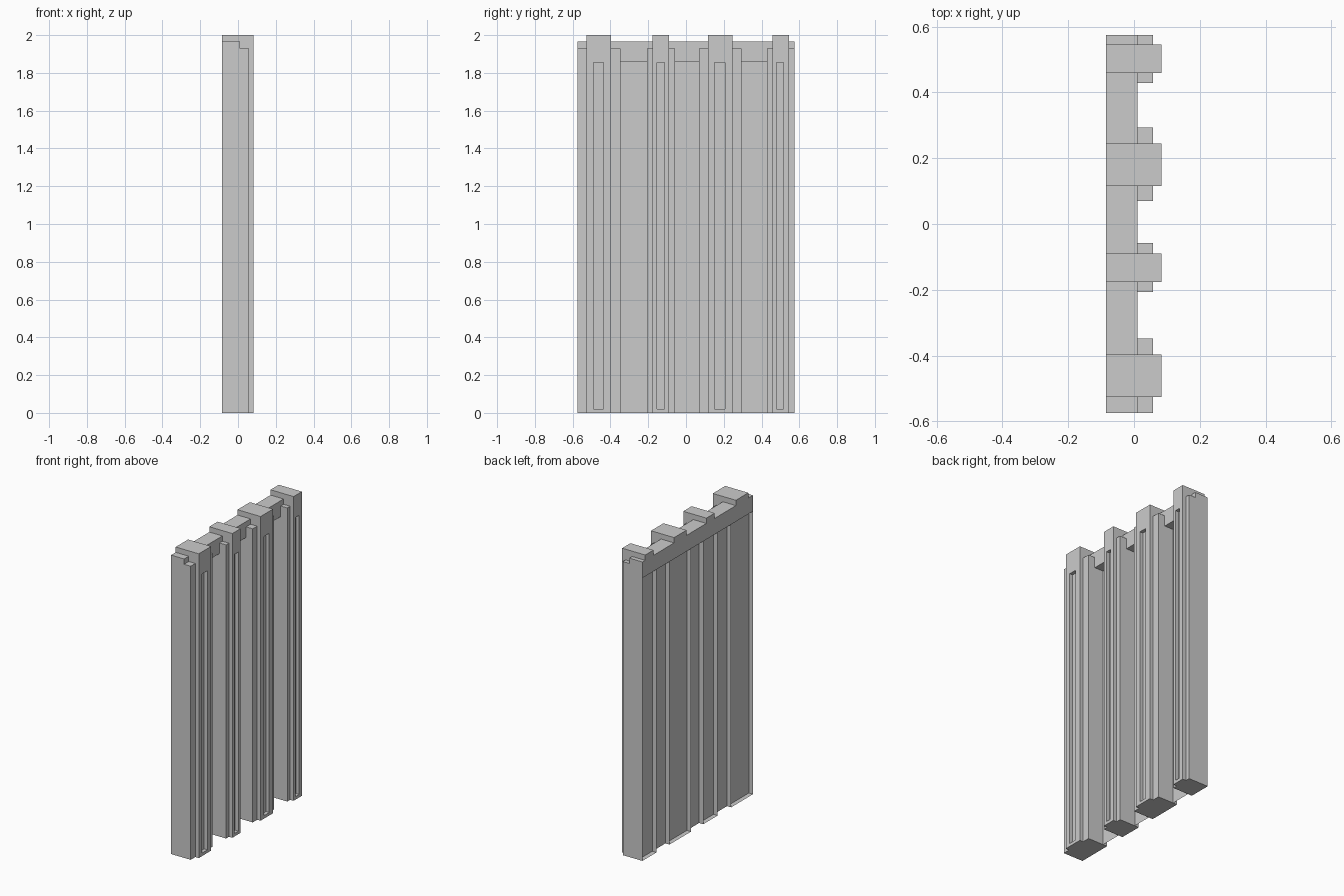
import bpy, bmesh

if "Cube" in bpy.data.objects:
    bpy.data.objects.remove(bpy.data.objects["Cube"])

BACK, RECESS, RAIL_X, FLANK_X, FRONT = -0.085, -0.055, 0.01, 0.058, 0.083
SLOT_X = 0.06
RAIL_Z, FLANK_Z, RAIL_TOP, TOP = 1.86, 1.93, 1.965, 2.0
END = 0.574


def finish(bm, name):
    mesh = bpy.data.meshes.new(name)
    bm.to_mesh(mesh)
    bm.free()
    obj = bpy.data.objects.new(name, mesh)
    bpy.context.collection.objects.link(obj)
    return obj


def box(bm, x, y, z):
    verts = bmesh.ops.create_cube(bm, size=1)["verts"]
    for v in verts:
        v.co = [r[0] if c < 0 else r[1] for c, r in zip(v.co, (x, y, z))]


def flank(name, y0, y1):
    """Open-backed channel, its walls and floor reach past the thin panel."""
    bm = bmesh.new()
    box(bm, (BACK, FLANK_X), (y0, y1), (0, FLANK_Z))
    bmesh.ops.delete(bm, geom=[f for f in bm.faces if f.normal.x < -0.5 or
                     all(abs(v.co.x - BACK) < 1e-5 for v in f.verts)],
                     context="FACES")
    finish(bm, name)


def batten(name, y0, y1, s0, s1):
    """Stepped side profile drawn across the post width, with a front slot."""
    profile = [(BACK, TOP), (BACK, RAIL_TOP), (RAIL_X, RAIL_TOP), (RAIL_X, FLANK_Z),
               (FLANK_X, FLANK_Z), (FLANK_X, 0), (FRONT, 0), (FRONT, TOP)]
    bm = bmesh.new()
    face = bm.faces.new([bm.verts.new((x, y0, z)) for x, z in profile])
    ext = bmesh.ops.extrude_face_region(bm, geom=[face])["geom"]
    for v in ext:
        if isinstance(v, bmesh.types.BMVert):
            v.co.y = y1
    if face.is_valid and len([f for f in bm.faces if len(f.verts) == 8]) < 2:
        bm.faces.new([v for v in face.verts])
    bmesh.ops.recalc_face_normals(bm, faces=bm.faces)
    front = next(f for f in bm.faces if all(abs(v.co.x - FRONT) < 1e-5 for v in f.verts))
    bmesh.ops.inset_individual(bm, faces=[front], thickness=0.01)
    ym = (y0 + y1) / 2
    for v in front.verts:
        v.co.y = s0 if v.co.y < ym else s1
        v.co.z = 0.02 if v.co.z < 1 else 1.855
    slot = bmesh.ops.extrude_discrete_faces(bm, faces=[front])["faces"][0]
    for v in slot.verts:
        v.co.x = SLOT_X
    finish(bm, name)


# top rail
bm = bmesh.new()
box(bm, (BACK, RAIL_X), (-END, END), (RAIL_Z, RAIL_TOP))
finish(bm, "top_rail")

# thin back panel
bm = bmesh.new()
bm.faces.new([bm.verts.new((RECESS, y, z)) for y, z in
              ((-END, 0), (END, 0), (END, RAIL_Z), (-END, RAIL_Z))])
finish(bm, "thin_panel")

# posts: flank range, batten range, slot range
posts = [(-END, -0.348, -0.526, -0.397, -0.49, -0.437),
         (-0.207, -0.058, -0.177, -0.09, -0.153, -0.115),
         (0.07, 0.293, 0.116, 0.245, 0.152, 0.206),
         (0.429, END, 0.459, 0.545, 0.48, 0.517)]
for i, (f0, f1, b0, b1, s0, s1) in enumerate(posts, 1):
    flank(f"post_flank_{i}", f0, f1)
    batten(f"post_batten_{i}", b0, b1, s0, s1)
